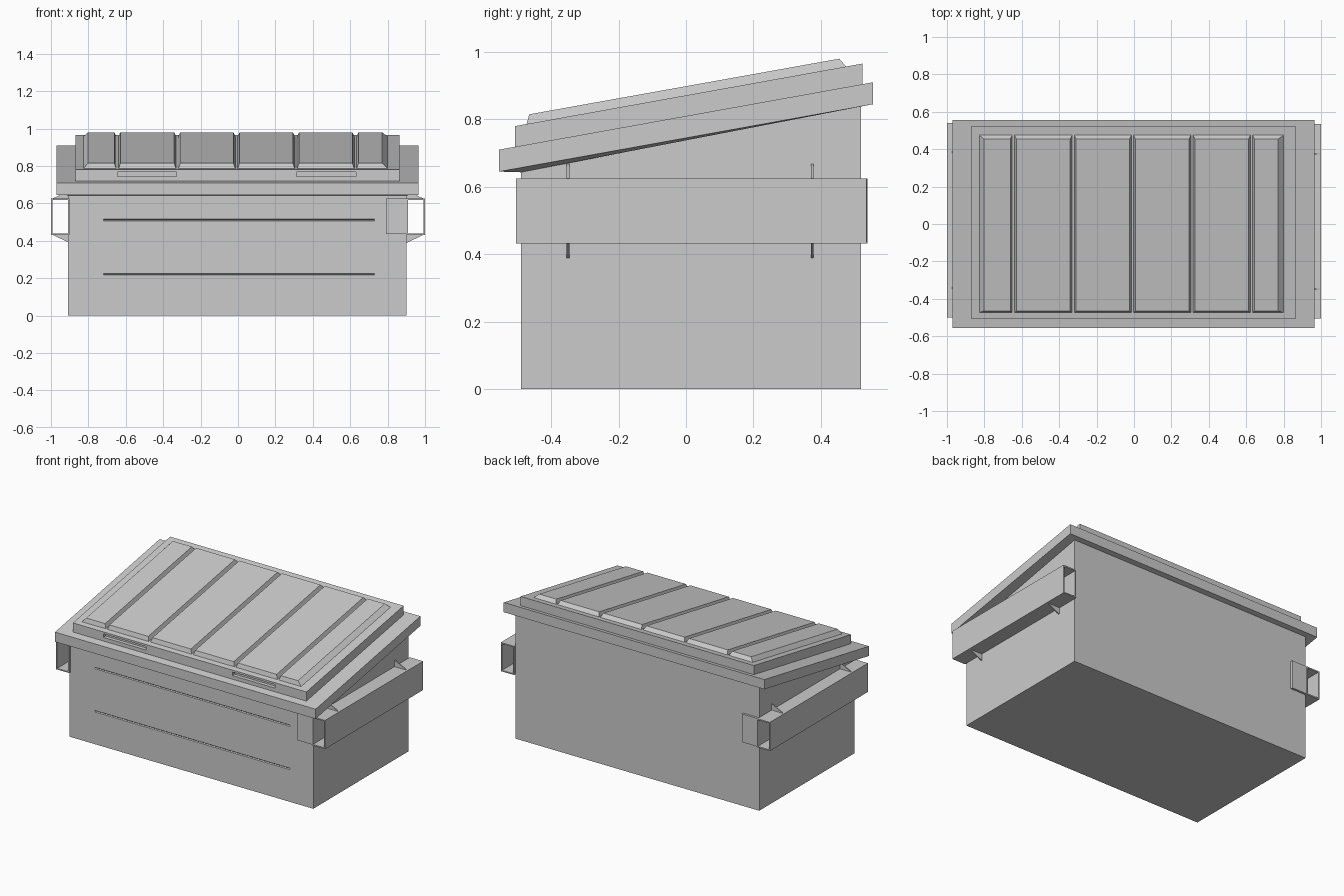
import bpy, bmesh

if "Cube" in bpy.data.objects:
    bpy.data.objects.remove(bpy.data.objects["Cube"])

SLOPE = 0.18


def make(name, verts, faces):
    me = bpy.data.meshes.new(name)
    bm = bmesh.new()
    vs = [bm.verts.new(v) for v in verts]
    for f in faces:
        bm.faces.new([vs[i] for i in f])
    bmesh.ops.recalc_face_normals(bm, faces=bm.faces)
    bm.to_mesh(me)
    bm.free()
    ob = bpy.data.objects.new(name, me)
    bpy.context.collection.objects.link(ob)
    return ob


def loft(name, loops, closed=False):
    """Skin equal-length loops; cap the ends, or join last to first."""
    n, m = len(loops[0]), len(loops)
    faces = [[k * n + i, k * n + (i + 1) % n,
              (k + 1) % m * n + (i + 1) % n, (k + 1) % m * n + i]
             for k in range(m if closed else m - 1) for i in range(n)]
    if not closed:
        faces += [list(range(n)), list(range((m - 1) * n, m * n))]
    return make(name, [v for lp in loops for v in lp], faces)


def rect(x0, x1, y0, y1, z0, z1):
    """Rectangle loop rising from z0 at the front to z1 at the back."""
    return [(x0, y0, z0), (x1, y0, z0), (x1, y1, z1), (x0, y1, z1)]


def box(name, x0, x1, y0, y1, z0, z1):
    return loft(name, [rect(x0, x1, y0, y1, z, z) for z in (z0, z1)])


def cut(target, cutter):
    cutter.hide_render = True
    cutter.hide_viewport = True
    mod = target.modifiers.new("cut", 'BOOLEAN')
    mod.operation = 'DIFFERENCE'
    mod.solver = 'EXACT'
    mod.object = cutter


# Bin body with sloping top
body = loft("bin_body", [rect(-0.908, 0.902, -0.49, 0.52, 0, 0),
                         rect(-0.908, 0.902, -0.49, 0.52, 0.643, 0.84)])

# Shallow pressed creases across the front
for z in (0.22, 0.51):
    prof = [(-0.482, z), (-0.495, z + 0.010), (-0.495, z - 0.006)]
    cut(body, loft("crease_cutter", [[(x, y, zz) for y, zz in prof] for x in (-0.72, 0.73)]))

# Lid rim with a flange sloping in to the body
loft("lid_rim", [rect(-0.908, 0.902, -0.49, 0.52, 0.643, 0.84),
                 rect(-0.97, 0.965, -0.555, 0.555, 0.645, 0.845),
                 rect(-0.97, 0.965, -0.555, 0.555, 0.71, 0.91)])


def top_z(y):
    return 0.78 + SLOPE * (y + 0.507)


# Raised lid tier
tier = loft("lid_tier", [rect(-0.87, 0.863, -0.507, 0.523, 0.70, 0.885),
                         rect(-0.87, 0.863, -0.507, 0.523, top_z(-0.507), top_z(0.523))])

# Grip slots in the front of the tier
for x in (-0.487, 0.472):
    cut(tier, box("slot_cutter", x - 0.158, x + 0.158, -0.53, -0.482, 0.743, 0.767))

# Six raised lid panels separated by grooves
grooves = [-0.645, -0.325, -0.008, 0.31, 0.628]
edges = [-0.83] + grooves + [0.803]
for i in range(6):
    first, last = i == 0, i == 5
    x0 = edges[i] + (0 if first else 0.005)
    x1 = edges[i + 1] - (0 if last else 0.005)
    t0 = x0 + (0.028 if first else 0.011)
    t1 = x1 - (0.032 if last else 0.011)
    loft("lid_panel", [
        rect(x0, x1, -0.474, 0.477, top_z(-0.474) - 0.003, top_z(0.477) - 0.003),
        rect(t0, t1, -0.465, 0.455, 0.815, 0.98)])


# Fork pockets: the left one is the right one turned half round
def pocket_parts():
    parts = []
    tube = [[(x, y, z) for x, z in ((a, c), (b, c), (b, d), (a, d))]
            for a, b, c, d, y in (
                (0.902, 1.0, 0.432, 0.625, -0.505), (0.902, 1.0, 0.432, 0.625, 0.535),
                (0.910, 0.992, 0.440, 0.617, 0.535), (0.910, 0.992, 0.440, 0.617, -0.505))]
    parts.append(loft("fork_pocket", tube, closed=True))
    parts.append(box("pocket_plate", 0.79, 0.903, -0.503, -0.488, 0.436, 0.625))
    for y in (-0.35, 0.375):
        for z, tip in ((0.433, 0.388), (0.624, 0.669)):
            prof = [(0.90, z), (0.995, z), (0.90, tip)]
            parts.append(loft("pocket_gusset",
                              [[(x, yy, zz) for x, zz in prof] for yy in (y - 0.004, y + 0.004)]))
    return parts


pocket_parts()
for ob in pocket_parts():
    for v in ob.data.vertices:
        v.co.x, v.co.y = -v.co.x, 0.034 - v.co.y
